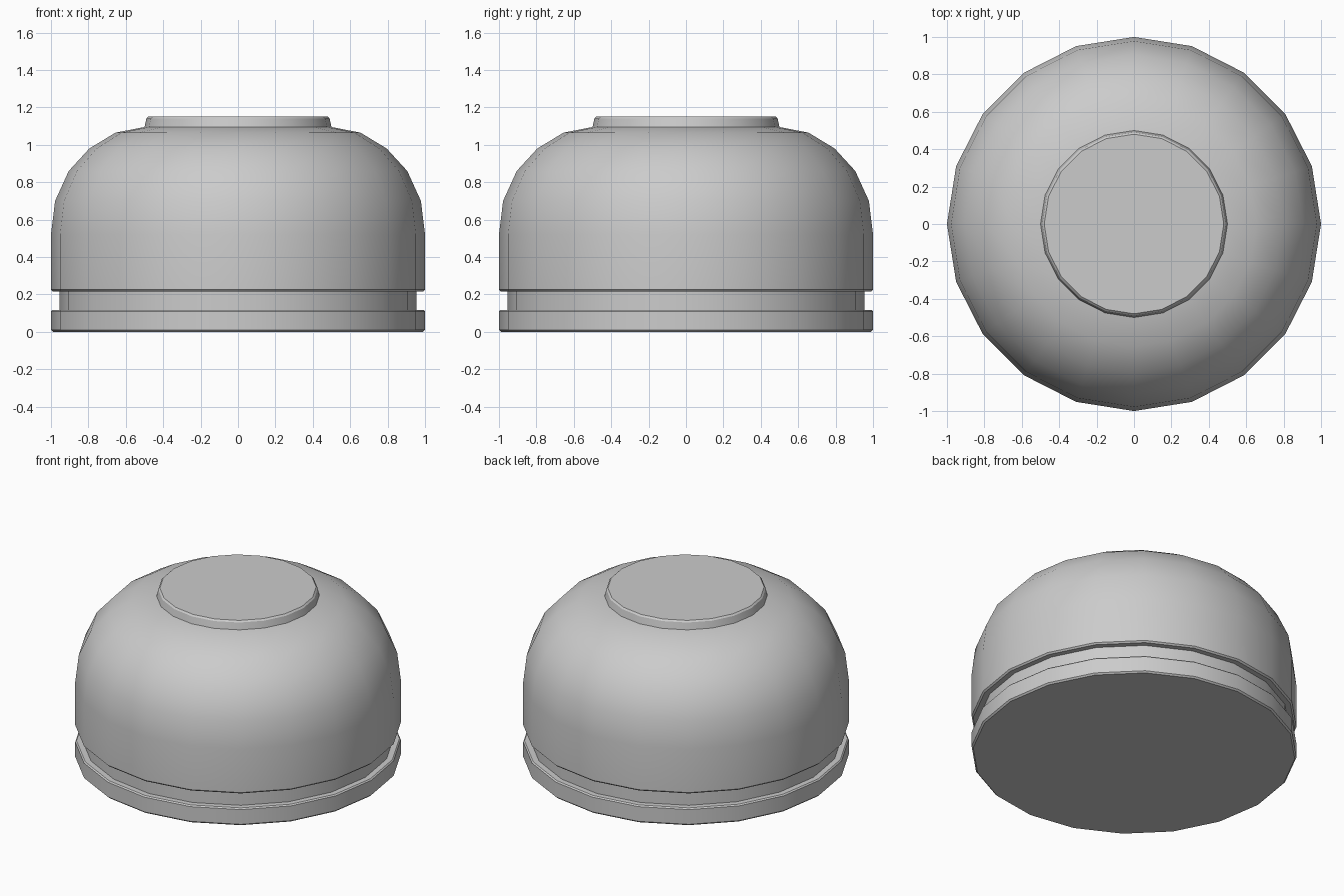
import bpy, bmesh, math

cube = bpy.data.objects.get("Cube")
if cube:
    bpy.data.objects.remove(cube, do_unlink=True)

SIDES = 20

grey = bpy.data.materials.new("plain grey")
grey.use_nodes = True
colour = (0.6, 0.6, 0.6, 1)
grey.diffuse_color = colour
grey.node_tree.nodes["Principled BSDF"].inputs["Base Color"].default_value = colour


def lathe(name, profile, cap=None):
    """Turn an (r, z) profile, listed upwards, and optionally close one end."""
    bm = bmesh.new()
    rings = []
    for r, z in profile:
        angles = [math.tau * i / SIDES for i in range(SIDES)]
        rings.append([bm.verts.new((r * math.cos(a), r * math.sin(a), z)) for a in angles])
    for low, high in zip(rings, rings[1:]):
        for i in range(SIDES):
            j = (i + 1) % SIDES
            bm.faces.new((low[i], low[j], high[j], high[i]))
    if cap == "bottom":
        bm.faces.new(rings[0][::-1])
    elif cap == "top":
        bm.faces.new(rings[-1])
    mesh = bpy.data.meshes.new(name)
    bm.to_mesh(mesh)
    bm.free()
    mesh.materials.append(grey)
    obj = bpy.data.objects.new(name, mesh)
    bpy.context.collection.objects.link(obj)
    bpy.ops.object.select_all(action="DESELECT")
    obj.select_set(True)
    bpy.context.view_layer.objects.active = obj
    bpy.ops.object.shade_smooth_by_angle(angle=math.radians(30))
    return obj


# Flat base ring with softened edges
lathe("base_ring", [(0.99, 0), (1, 0.01), (1, 0.11), (0.992, 0.118), (0.955, 0.118)], "bottom")

# Recessed groove between the ring and the dome
lathe("groove", [(0.955, 0.118), (0.955, 0.215)])

# Rounded dome with a short straight wall
lathe("dome", [(0.955, 0.215), (0.99, 0.215), (1, 0.225), (1, 0.52), (0.978, 0.70),
               (0.905, 0.86), (0.795, 0.98), (0.655, 1.065), (0.5, 1.095)])

# Raised disc on top
lathe("top_disc", [(0.5, 1.095), (0.49, 1.14), (0.48, 1.15)], "top")
